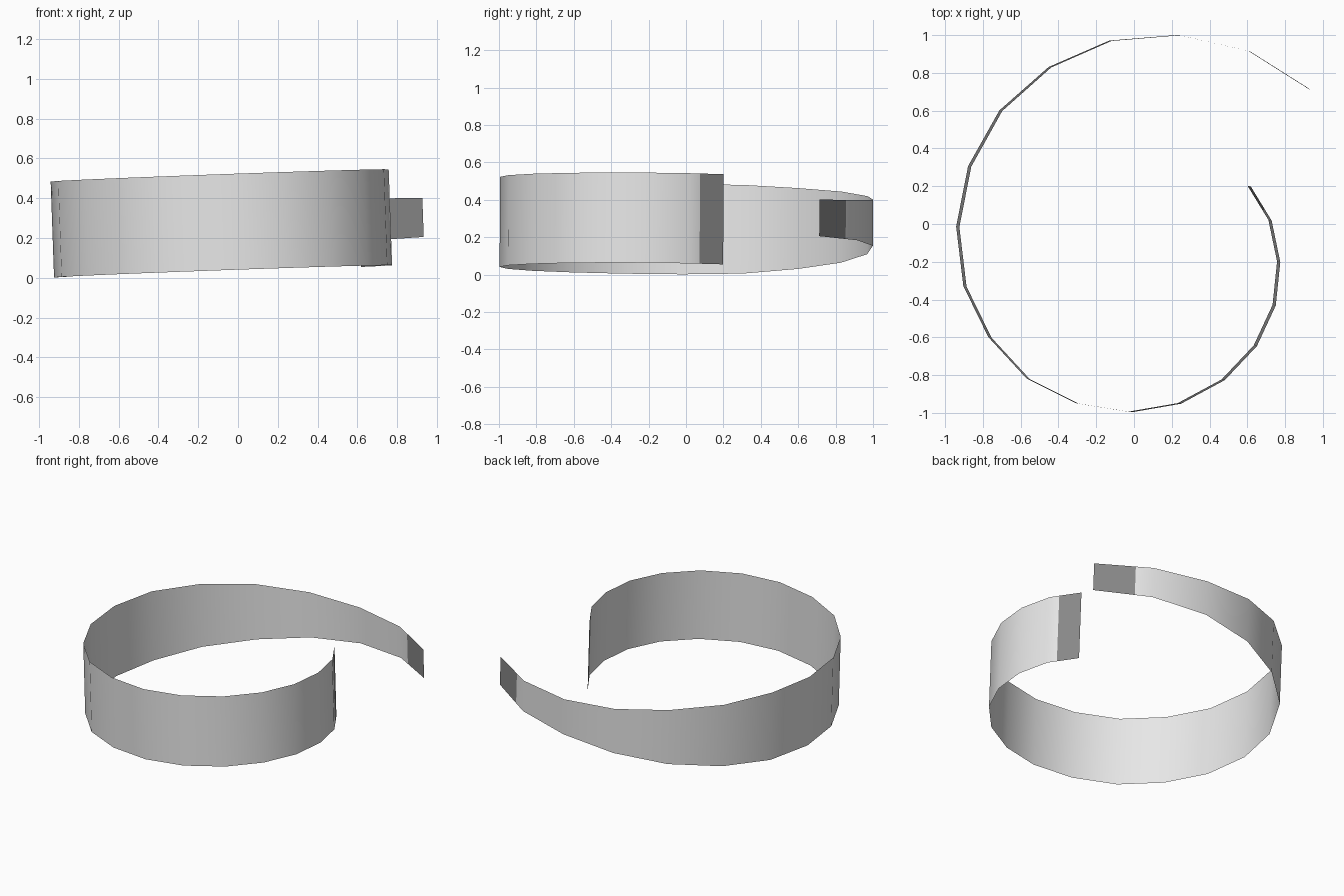
import bpy
import bmesh
from mathutils import Vector

default_cube = bpy.data.objects.get("Cube")
if default_cube:
    bpy.data.objects.remove(default_cube, do_unlink=True)


def make_material(name, grey):
    material = bpy.data.materials.new(name)
    material.use_nodes = True
    colour = (grey, grey, grey, 1)
    material.diffuse_color = colour
    material.node_tree.nodes["Principled BSDF"].inputs["Base Color"].default_value = colour
    return material


light_grey = make_material("light grey", 0.8)
dark_grey = make_material("dark grey", 0.25)

# Centre line of the open spiral, from the wide inner end to the narrow outer end
path = [(.61, .2), (.72, .02), (.766, -.2), (.742, -.43), (.642, -.645),
        (.472, -.825), (.24, -.95), (-.02, -.995), (-.3, -.95), (-.56, -.82),
        (-.763, -.6), (-.895, -.33), (-.933, -.015), (-.87, .305), (-.705, .6),
        (-.445, .83), (-.125, .97), (.24, 1), (.61, .915), (.93, .713)]

# Half heights: constant around the front, then narrowing along the back
taper = [.237, .216, .19, .155, .123, .107, .098]
half_heights = [.241] * (len(path) - len(taper)) + taper

# The whole band leans slightly
lean = Vector((-.0355, .007, 1))


def rim_points(point, half):
    x, y = point
    centre = Vector((x, y, .2755 - lean.x * x - lean.y * y))
    return centre - lean * half, centre + lean * half


ribs = [rim_points(p, h) for p, h in zip(path, half_heights)]


def between(first, second, factor):
    return tuple(a.lerp(b, factor) for a, b in zip(first, second))


def make_strip(name, strip_ribs, material):
    bm = bmesh.new()
    rows = [[bm.verts.new(co) for co in rib] for rib in strip_ribs]
    # Reversed winding turns the normals to the outside of the loop
    for (low_a, high_a), (low_b, high_b) in zip(rows, rows[1:]):
        face = bm.faces.new((low_a, high_a, high_b, low_b))
        face.smooth = True
    mesh = bpy.data.meshes.new(name)
    bm.to_mesh(mesh)
    bm.free()
    mesh.materials.append(material)
    strip = bpy.data.objects.new(name, mesh)
    bpy.context.collection.objects.link(strip)
    return strip


# Each end segment is split so that its outer part forms a dark tab
inner_seam = between(ribs[1], ribs[0], .3)
outer_seam = between(ribs[-2], ribs[-1], .3)

make_strip("band", [inner_seam, *ribs[1:-1], outer_seam], light_grey)
make_strip("inner_end_tab", [ribs[0], inner_seam], dark_grey)
make_strip("outer_end_tab", [outer_seam, ribs[-1]], dark_grey)
